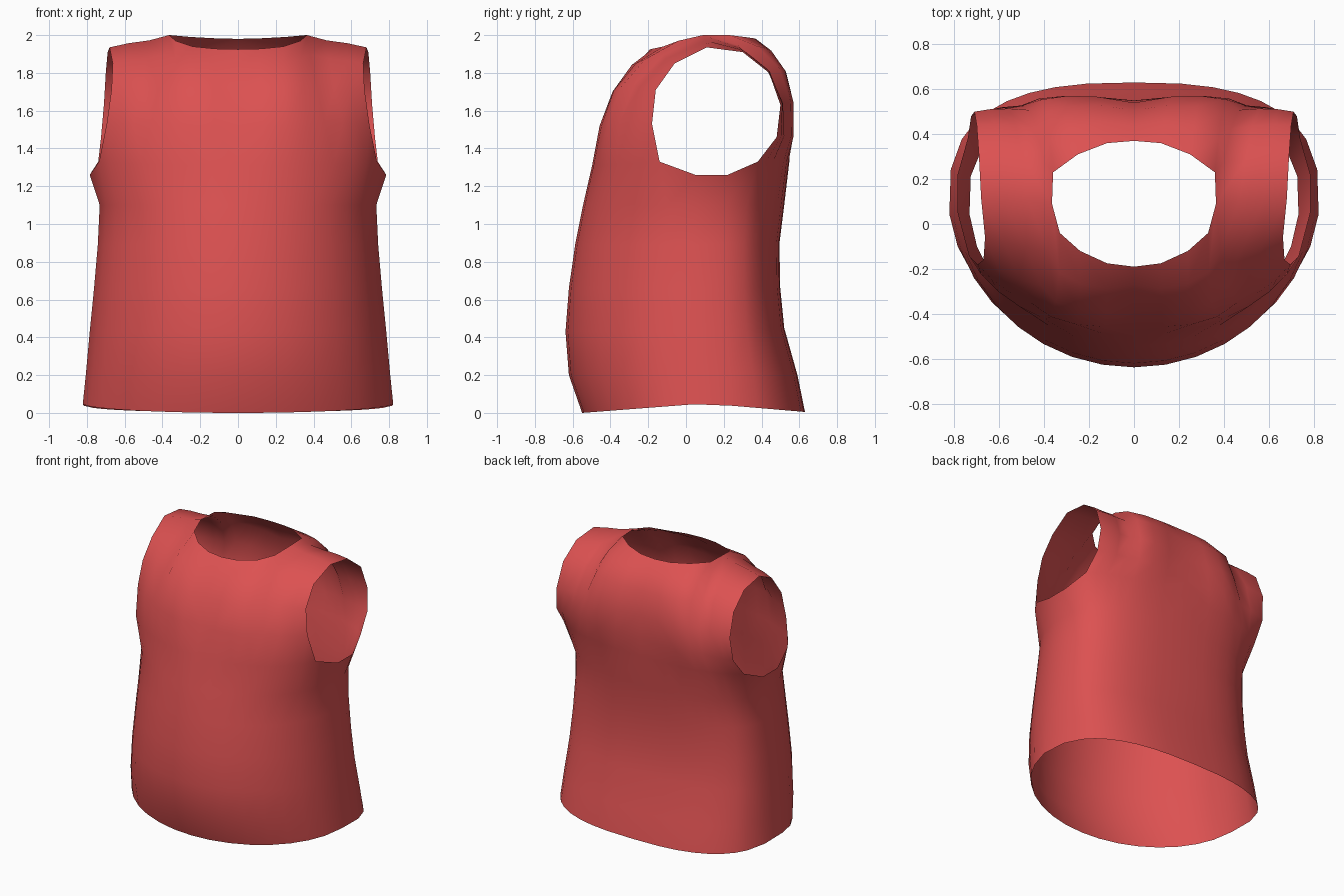
import bpy, bmesh, math
from mathutils import Vector

if "Cube" in bpy.data.objects:
    bpy.data.objects.remove(bpy.data.objects["Cube"])

K = 7                       # columns per half panel
CY = 0.1                    # depth of the side seam
FRONT_A, BACK_A = 72, 65    # angles where the panels meet the underarm


def ring_point(w, depth, zc, zs, deg, e):
    """Point on a half section, deg measured from the panel centre line."""
    s, c = math.sin(math.radians(deg)) ** e, math.cos(math.radians(deg)) ** e
    return Vector((w * s, CY + (depth - CY) * c, zs + (zc - zs) * c))


def half_ring(w, yf, yb, zf, zs, zb):
    front = [ring_point(w, yf, zf, zs, FRONT_A * k / K, 1) for k in range(K + 1)]
    side = [ring_point(w, yf, zf, zs, 85, 1), ring_point(w, yb, zb, zs, 80, .75)]
    back = [ring_point(w, yb, zb, zs, BACK_A * k / K, .75) for k in range(K, -1, -1)]
    return front + side + back


def pull_end(row, target):
    """Slide a row so its last point lands on target."""
    d = Vector(target) - row[-1]
    return [p + d * (k / K) ** 2 for k, p in enumerate(row)]


def coons(B, T, L, R, bulge):
    """Panel blended between bottom, top, centre and armhole curves."""
    n, rows = len(L) - 1, []
    for j in range(n + 1):
        v, row = j / n, []
        for k in range(K + 1):
            u = k / K
            p = B[k] * (1 - v) + T[k] * v + L[j] * (1 - u) + R[j] * u
            p -= (B[0] * (1 - u) + B[K] * u) * (1 - v) + (T[0] * (1 - u) + T[K] * u) * v
            p.y += bulge * math.sin(math.pi * v) * 4 * u * (1 - u)
            row.append(p)
        rows.append(row)
    return rows


V = lambda pts: [Vector(p) for p in pts]

# Body sections: half width, front y, back y, front z, side z, back z
body = [half_ring(*s) for s in (
    (.825, -.55, .63, 0, .05, .005),
    (.808, -.62, .59, .2, .21, .2),
    (.788, -.638, .52, .43, .43, .45),
    (.765, -.62, .498, .66, .66, .67),
    (.745, -.587, .495, .89, .89, .9),
    (.735, -.545, .52, 1.1, 1.1, 1.1))]

# Underarm row with the lower armhole edge
chest = half_ring(.775, -.497, .547, 1.31, 1.3, 1.33)
front_row = pull_end(chest[:K + 1], (.735, -.14, 1.33))
back_row = pull_end(chest[:K + 1 + 1:-1][:K + 1], (.74, .38, 1.33))
underarm = V([(.785, .05, 1.26), (.785, .22, 1.26)])
body.append(front_row + underarm + back_row[::-1])

# Shoulder seam and neckline
seam = V([(.365, .09, 2.0), (.47, .1, 1.972), (.58, .107, 1.957), (.68, .11, 1.935)])
front_top = V([(0, -.19, 1.925), (.12, -.175, 1.928), (.24, -.12, 1.94), (.33, -.04, 1.97)]) + seam
back_top = V([(0, .37, 1.98), (.12, .36, 1.983), (.25, .31, 1.99), (.36, .23, 2.0)]) + seam

# Upper front and back panels
front_mid = [front_row[0]] + V([(0, -.44, 1.52), (0, -.36, 1.70), (0, -.27, 1.84)]) + [front_top[0]]
front_arm = [front_row[K]] + V([(.695, -.18, 1.53), (.67, -.16, 1.71), (.663, -.06, 1.85)]) + [seam[-1]]
back_mid = [back_row[0]] + V([(0, .55, 1.46), (0, .54, 1.63), (0, .505, 1.80), (0, .44, 1.91)]) + [back_top[0]]
back_arm = [back_row[K]] + V([(.725, .48, 1.46), (.71, .50, 1.63), (.70, .44, 1.80), (.69, .30, 1.91)]) + [seam[-1]]
front = coons(front_row, front_top, front_mid, front_arm, -.045)
back = coons(back_row, back_top, back_mid, back_arm, .02)

bm = bmesh.new()


def add_grid(rows, flip=False):
    vs = [[bm.verts.new(p) for p in r] for r in rows]
    for a, b in zip(vs, vs[1:]):
        for i in range(len(a) - 1):
            f = [a[i], a[i + 1], b[i + 1], b[i]]
            bm.faces.new(f[::-1] if flip else f)


add_grid(body)
add_grid(front)
add_grid(back, True)
for v in bm.verts:
    if abs(v.co.x) < .001:
        v.co.x = 0
bmesh.ops.remove_doubles(bm, verts=bm.verts, dist=.0005)
me = bpy.data.meshes.new("sleeveless_top")
bm.to_mesh(me)
bm.free()
me.shade_smooth()

top = bpy.data.objects.new("sleeveless_top", me)
bpy.context.collection.objects.link(top)
mirror = top.modifiers.new("mirror", 'MIRROR')
mirror.use_axis[0] = True
mirror.merge_threshold = .001

red = bpy.data.materials.new("soft_red_cloth")
red.diffuse_color = (.72, .083, .083, 1)
red.use_nodes = True
red.node_tree.nodes["Principled BSDF"].inputs["Base Color"].default_value = red.diffuse_color
me.materials.append(red)
